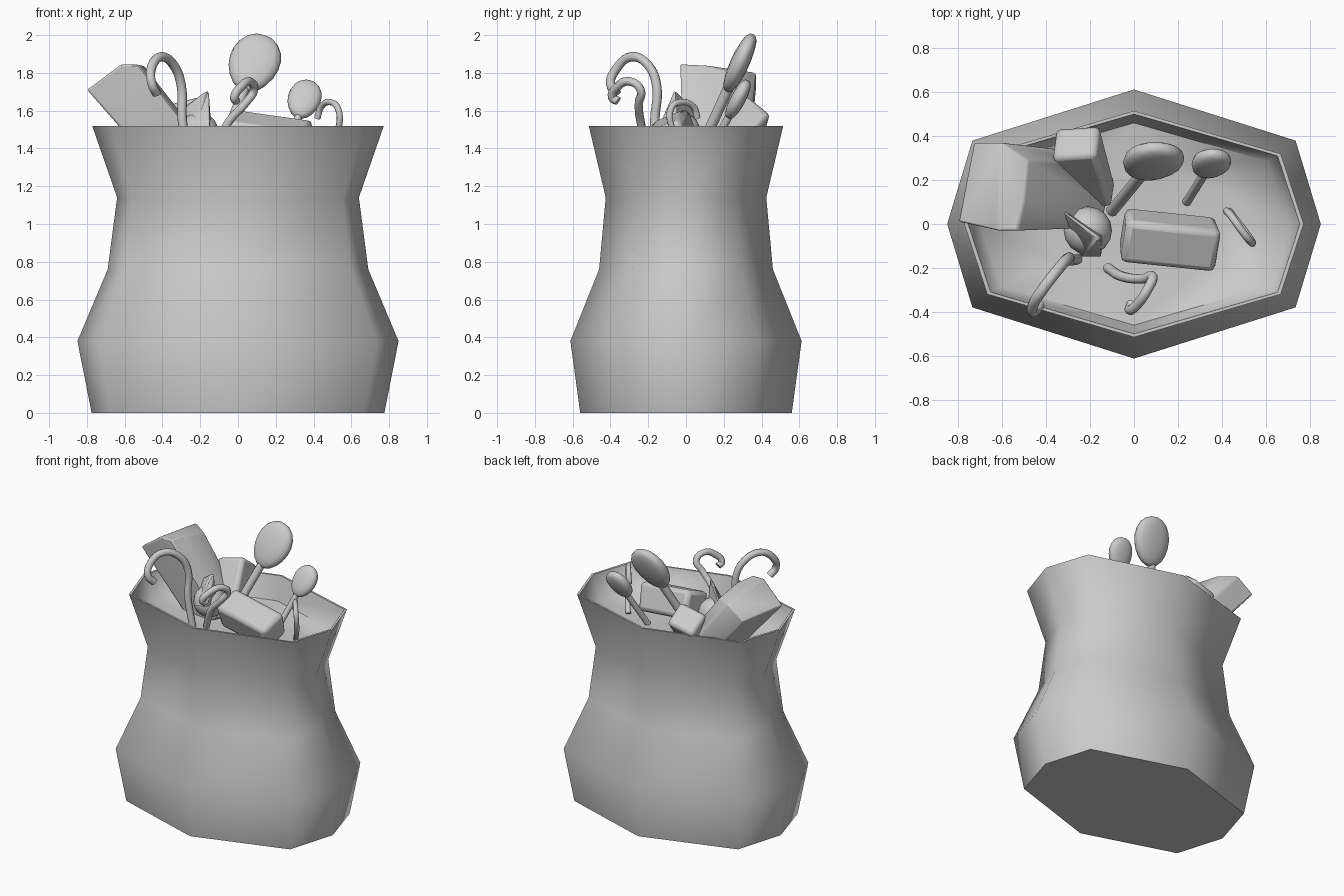
import bpy, bmesh, math
from mathutils import Vector, Matrix

if "Cube" in bpy.data.objects:
    bpy.data.objects.remove(bpy.data.objects["Cube"])


def finish(name, bm, angle=60):
    bmesh.ops.recalc_face_normals(bm, faces=bm.faces)
    me = bpy.data.meshes.new(name)
    bm.to_mesh(me)
    bm.free()
    ob = bpy.data.objects.new(name, me)
    bpy.context.collection.objects.link(ob)
    bpy.ops.object.select_all(action='DESELECT')
    ob.select_set(True)
    bpy.context.view_layer.objects.active = ob
    bpy.ops.object.shade_smooth_by_angle(angle=math.radians(angle))
    return ob


def add_bevel(ob, width, segments=2):
    m = ob.modifiers.new("soft_edges", 'BEVEL')
    m.width = width
    m.segments = segments
    m.limit_method = 'ANGLE'
    m.angle_limit = math.radians(25)


def hull(name, pts, bevel):
    """Convex lump through a few corner points."""
    bm = bmesh.new()
    for p in pts:
        bm.verts.new(p)
    r = bmesh.ops.convex_hull(bm, input=bm.verts)
    junk = [v for v in bm.verts if not v.link_faces]
    bmesh.ops.delete(bm, geom=junk, context='VERTS')
    bmesh.ops.dissolve_limit(bm, angle_limit=math.radians(8), verts=bm.verts, edges=bm.edges)
    ob = finish(name, bm, 45)
    if bevel:
        add_bevel(ob, bevel)
    return ob


def block(name, centre, dims, rot, taper, bevel):
    """Rounded box, narrower at its lower end."""
    bm = bmesh.new()
    bmesh.ops.create_cube(bm, size=1)
    for v in bm.verts:
        k = taper if v.co.z < 0 else 1
        v.co = Vector((v.co.x * dims[0] * k, v.co.y * dims[1] * k, v.co.z * dims[2]))
    ob = finish(name, bm, 45)
    ob.location = centre
    ob.rotation_euler = [math.radians(a) for a in rot]
    add_bevel(ob, bevel)


def hook(name, pts, radius):
    """Bent tube along a smooth path."""
    cu = bpy.data.curves.new(name, 'CURVE')
    cu.dimensions = '3D'
    cu.bevel_depth = radius
    cu.bevel_resolution = 2
    cu.resolution_u = 5
    cu.use_fill_caps = True
    sp = cu.splines.new('BEZIER')
    sp.bezier_points.add(len(pts) - 1)
    for b, p in zip(sp.bezier_points, pts):
        b.co = p
        b.handle_left_type = b.handle_right_type = 'AUTO'
    ob = bpy.data.objects.new(name, cu)
    bpy.context.collection.objects.link(ob)


def spoon(name, head, tip, size, radius):
    """Flattened oval head on a straight round handle."""
    head, tip = Vector(head), Vector(tip)
    d = (head - tip).normalized()
    n = d.cross(Vector((1, 0, 0))).normalized()
    w = n.cross(d)
    frame = Matrix((w, n, d)).transposed().to_4x4()
    bm = bmesh.new()
    bmesh.ops.create_uvsphere(bm, u_segments=16, v_segments=10, radius=1)
    for v in bm.verts:
        x, y, z = v.co
        y = math.copysign(abs(y) ** 0.7, y)
        v.co = (x * size[0] * (1 + 0.1 * z), y * size[1], z * size[2])
    bm.transform(Matrix.Translation(head) @ frame)
    finish(name + "_head", bm)
    bm = bmesh.new()
    top = head - d * size[2] * 0.8
    bmesh.ops.create_cone(bm, cap_ends=True, segments=10, radius1=radius, radius2=radius,
                          depth=(top - tip).length)
    bm.transform(Matrix.Translation((top + tip) / 2) @ frame)
    finish(name + "_handle", bm)


# sack: eight-sided wall, thin lip and a sunken filling
rings = [(0, .775, .56), (.38, .85, .612), (.76, .69, .46), (1.14, .64, .425), (1.52, .772, .515),
         (1.52, .755, .50), (1.35, .70, .46), (1.33, .40, .26)]
bm = bmesh.new()
loops = []
for z, a, b in rings:
    ring = [(1, 0), (.865, .62), (0, 1), (-.865, .62), (-1, 0), (-.865, -.62), (0, -1), (.865, -.62)]
    loops.append([bm.verts.new((x * a, y * b, z)) for x, y in ring])
for lo, hi in zip(loops, loops[1:]):
    for i in range(8):
        j = (i + 1) % 8
        bm.faces.new((lo[i], lo[j], hi[j], hi[i]))
bm.faces.new(loops[0][::-1])
bm.faces.new(loops[-1])
finish("sack", bm, 70)

# big leaning box at the left
end = [(-.80, .01, 1.71), (-.73, .37, 1.71), (-.60, .37, 1.80), (-.48, .29, 1.79),
       (-.50, .10, 1.84), (-.53, -.03, 1.845), (-.62, -.03, 1.845)]
foot = [(x * .85 + .30, y * .85 + .01, z - .48) for x, y, z in end]
hull("leaning_box", end + foot, .015)

# smaller blocks
block("back_block", (-.22, .25, 1.46), (.21, .18, .40), (-40, -14, 4), .8, .025)
block("front_block", (.16, -.07, 1.455), (.44, .21, .20), (22, 8, -6), .95, .03)

# round ball with a pointed leaf on it
bm = bmesh.new()
bmesh.ops.create_uvsphere(bm, u_segments=16, v_segments=10, radius=.11)
bm.transform(Matrix.Translation((-.21, -.03, 1.48)))
finish("ball", bm)
hull("pointed_leaf", [(-.35, .08, 1.57), (-.15, -.15, 1.50), (-.155, -.06, 1.71), (-.19, -.05, 1.69),
                      (-.30, -.07, 1.48), (-.14, -.05, 1.50), (-.24, -.15, 1.48)], .012)

# bent hooks
hook("tall_hook", [(-.26, -.16, 1.33), (-.295, -.165, 1.55), (-.30, -.155, 1.73), (-.34, -.20, 1.84),
                   (-.41, -.29, 1.885), (-.46, -.37, 1.82), (-.455, -.40, 1.74), (-.43, -.365, 1.69)], .025)
hook("middle_hook", [(-.12, -.20, 1.38), (-.05, -.24, 1.54), (.04, -.25, 1.64), (.085, -.24, 1.71),
                     (.06, -.30, 1.755), (.02, -.36, 1.73), (-.02, -.39, 1.67), (-.01, -.36, 1.65)], .023)
hook("small_hook", [(.42, .06, 1.56), (.44, .04, 1.62), (.49, -.03, 1.645), (.53, -.08, 1.61),
                    (.53, -.07, 1.50), (.43, .06, 1.34)], .017)

# spoons
spoon("large_spoon", (.085, .285, 1.852), (-.10, .06, 1.36), (.135, .05, .17), .028)
spoon("small_spoon", (.35, .275, 1.66), (.24, .10, 1.33), (.088, .04, .115), .02)
